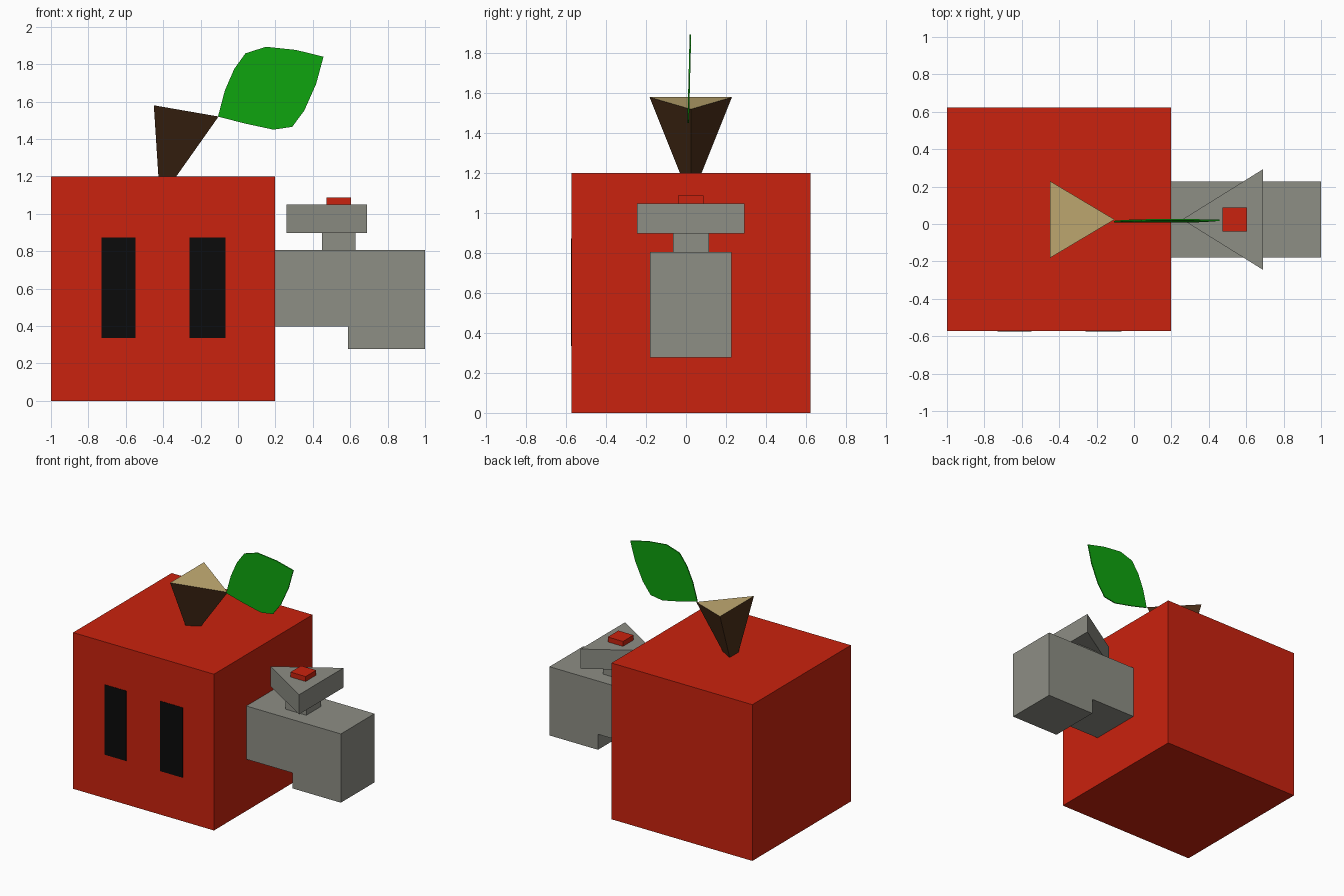
import bpy, bmesh
from mathutils import Vector

if "Cube" in bpy.data.objects:
    bpy.data.objects.remove(bpy.data.objects["Cube"])


def material(name, r, g, b):
    lin = [((c / 255 + 0.055) / 1.055) ** 2.4 if c > 10 else c / 255 / 12.92 for c in (r, g, b)]
    m = bpy.data.materials.new(name)
    m.diffuse_color = (*lin, 1)
    m.use_nodes = True
    m.node_tree.nodes["Principled BSDF"].inputs["Base Color"].default_value = m.diffuse_color
    return m


RED = material("red", 202, 34, 14)
GREY = material("grey", 141, 142, 133)
BLACK = material("black", 11, 11, 11)
BROWN = material("brown", 76, 47, 25)
TAN = material("tan", 195, 172, 115)
GREEN = material("green", 14, 163, 14)


def loft(name, start, end, *mats):
    """Solid between two matching outlines; a second material goes on the end cap."""
    bm = bmesh.new()
    a = [bm.verts.new(p) for p in start]
    b = [bm.verts.new(p) for p in end]
    n = len(a)
    bm.faces.new(a[::-1])
    cap = bm.faces.new(b)
    for i in range(n):
        j = (i + 1) % n
        bm.faces.new((a[i], a[j], b[j], b[i]))
    cap.material_index = len(mats) - 1
    bmesh.ops.recalc_face_normals(bm, faces=bm.faces)
    me = bpy.data.meshes.new(name)
    bm.to_mesh(me)
    bm.free()
    for m in mats:
        me.materials.append(m)
    ob = bpy.data.objects.new(name, me)
    bpy.context.collection.objects.link(ob)
    return ob


def box(name, x0, x1, y0, y1, z0, z1, mat):
    rect = [(x0, y0), (x1, y0), (x1, y1), (x0, y1)]
    return loft(name, [(x, y, z0) for x, y in rect], [(x, y, z1) for x, y in rect], mat)


MID = 0.024  # centre line in y

# cube body and two dark eye plates on its front
box("body", -1, 0.197, -0.573, 0.623, 0, 1.2, RED)
for side, x0, x1 in (("left", -0.73, -0.547), ("right", -0.258, -0.068)):
    box(side + "_eye", x0, x1, -0.576, -0.57, 0.335, 0.873, BLACK)

# three-sided stem, flaring up to a slanted cut top
loft("stem",
     [(-0.425, MID + 0.05, 1.19), (-0.425, MID - 0.05, 1.19), (-0.337, MID, 1.19)],
     [(-0.45, MID + 0.206, 1.58), (-0.45, MID - 0.206, 1.58), (-0.104, MID, 1.52)],
     BROWN, TAN)

# thin, slightly leaning leaf
leaf = [(-0.107, 1.52), (-0.07, 1.66), (-0.02, 1.775), (0.04, 1.858), (0.15, 1.893),
        (0.31, 1.876), (0.457, 1.84), (0.418, 1.695), (0.355, 1.553), (0.29, 1.465),
        (0.19, 1.45), (0.04, 1.482)]


def leaf_side(offset):
    return [(x, 0.011 + 0.025 * (z - 1.45) + offset, z) for x, z in leaf]


loft("leaf", leaf_side(-0.004), leaf_side(0.004), GREEN)

# stepped block sticking out of the side
step = [(0.19, 0.397), (0.588, 0.397), (0.588, 0.278), (1, 0.278), (1, 0.806), (0.19, 0.806)]
loft("side_block", [(x, MID - 0.204, z) for x, z in step],
     [(x, MID + 0.204, z) for x, z in step], GREY)

# neck, triangular plate and red button on top of the block
box("neck", 0.45, 0.627, MID - 0.09, MID + 0.09, 0.80, 0.905, GREY)
tri = [(0.258, MID), (0.69, MID - 0.269), (0.69, MID + 0.269)]
loft("triangle_plate", [(x, y, 0.898) for x, y in tri], [(x, y, 1.049) for x, y in tri], GREY)
box("button", 0.474, 0.603, MID - 0.064, MID + 0.064, 1.045, 1.087, RED)
